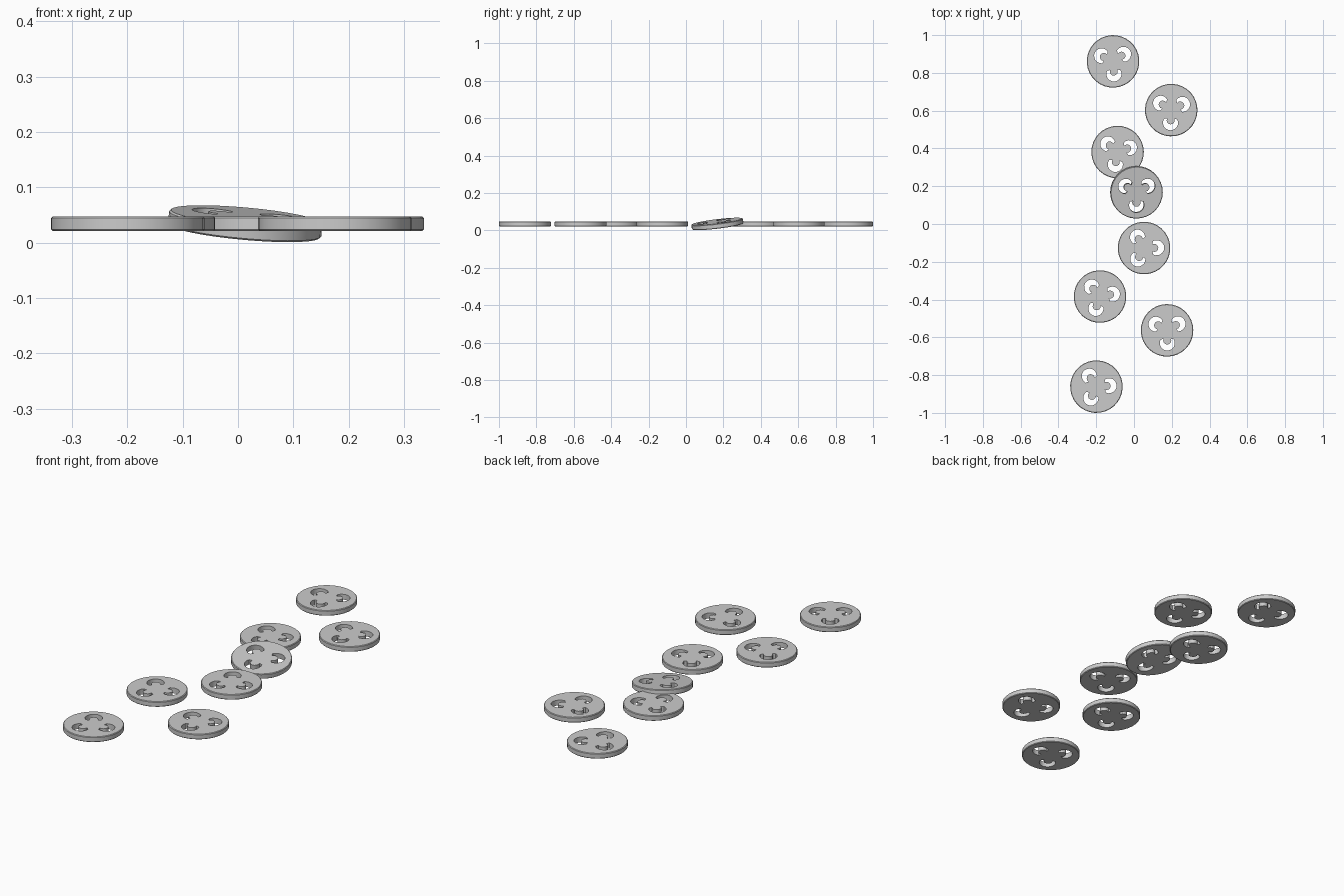
import bpy, bmesh
from math import sin, cos, radians, pi
from mathutils import Matrix, Vector

if "Cube" in bpy.data.objects:
    bpy.data.objects.remove(bpy.data.objects["Cube"])

R, HALF, CHAMFER, SIDES = 0.139, 0.0133, 0.003, 32


def circle(r):
    return [(r * cos(2 * pi * i / SIDES), r * sin(2 * pi * i / SIDES)) for i in range(SIDES)]


def crescent(direction):
    """Horseshoe opening whose hollow side faces the disc centre."""
    pts = []
    for i in range(13):
        a = radians(-118 + 236 * i / 12)
        pts.append((0.067 + 0.040 * cos(a), 0.040 * sin(a)))
    for i in range(9):
        a = radians(115 - 230 * i / 8)
        pts.append((0.054 + 0.0215 * cos(a), 0.0215 * sin(a)))
    c, s = cos(direction), sin(direction)
    return [(x * c - y * s, x * s + y * c) for x, y in pts]


def disc_mesh():
    bm = bmesh.new()
    # chamfered outer rim, then three pierced openings
    walls = [[(circle(R - CHAMFER), -HALF), (circle(R), -HALF + CHAMFER),
              (circle(R), HALF - CHAMFER), (circle(R - CHAMFER), HALF)]]
    for deg in (30, 150, 270):
        shape = crescent(radians(deg))
        walls.append([(shape, -HALF), (shape, HALF)])
    bottom, top = [], []
    for wall in walls:
        rings = [[bm.verts.new((x, y, z)) for x, y in pts] for pts, z in wall]
        n = len(rings[0])
        for lo, hi in zip(rings, rings[1:]):
            for i in range(n):
                j = (i + 1) % n
                bm.faces.new((lo[i], lo[j], hi[j], hi[i]))
        for ring, edges in ((rings[0], bottom), (rings[-1], top)):
            edges += [bm.edges.get((ring[i], ring[(i + 1) % n])) for i in range(n)]
    # flat caps around the openings
    for edges, z in ((bottom, -1), (top, 1)):
        bmesh.ops.triangle_fill(bm, edges=edges, use_beauty=True, normal=(0, 0, z))
    bmesh.ops.recalc_face_normals(bm, faces=bm.faces)
    me = bpy.data.meshes.new("pierced_disc")
    bm.to_mesh(me)
    bm.free()
    return me


# x, y and spin in degrees of every disc; the fourth leans on its neighbour
PLACES = [(-0.111, 0.861, 4), (0.197, 0.603, -3), (-0.087, 0.381, -10), (0.013, 0.168, 0),
          (0.053, -0.127, -29), (-0.180, -0.384, -19), (0.175, -0.563, 1), (-0.199, -0.861, -26)]

mesh = disc_mesh()
for k, (x, y, spin) in enumerate(PLACES):
    leaning = k == 3
    ob = bpy.data.objects.new("leaning_disc" if leaning else f"flat_disc_{k + 1}", mesh.copy())
    bpy.context.collection.objects.link(ob)
    normal = Vector((0.09, -0.12, 1)) if leaning else Vector((0, 0, 1))
    tilt = Vector((0, 0, 1)).rotation_difference(normal).to_matrix().to_4x4()
    ob.matrix_world = (Matrix.Translation((x, y, 0.0345)) @ tilt
                       @ Matrix.Rotation(radians(spin), 4, 'Z'))
    bpy.ops.object.select_all(action='DESELECT')
    ob.select_set(True)
    bpy.context.view_layer.objects.active = ob
    bpy.ops.object.shade_smooth_by_angle(angle=radians(30))
